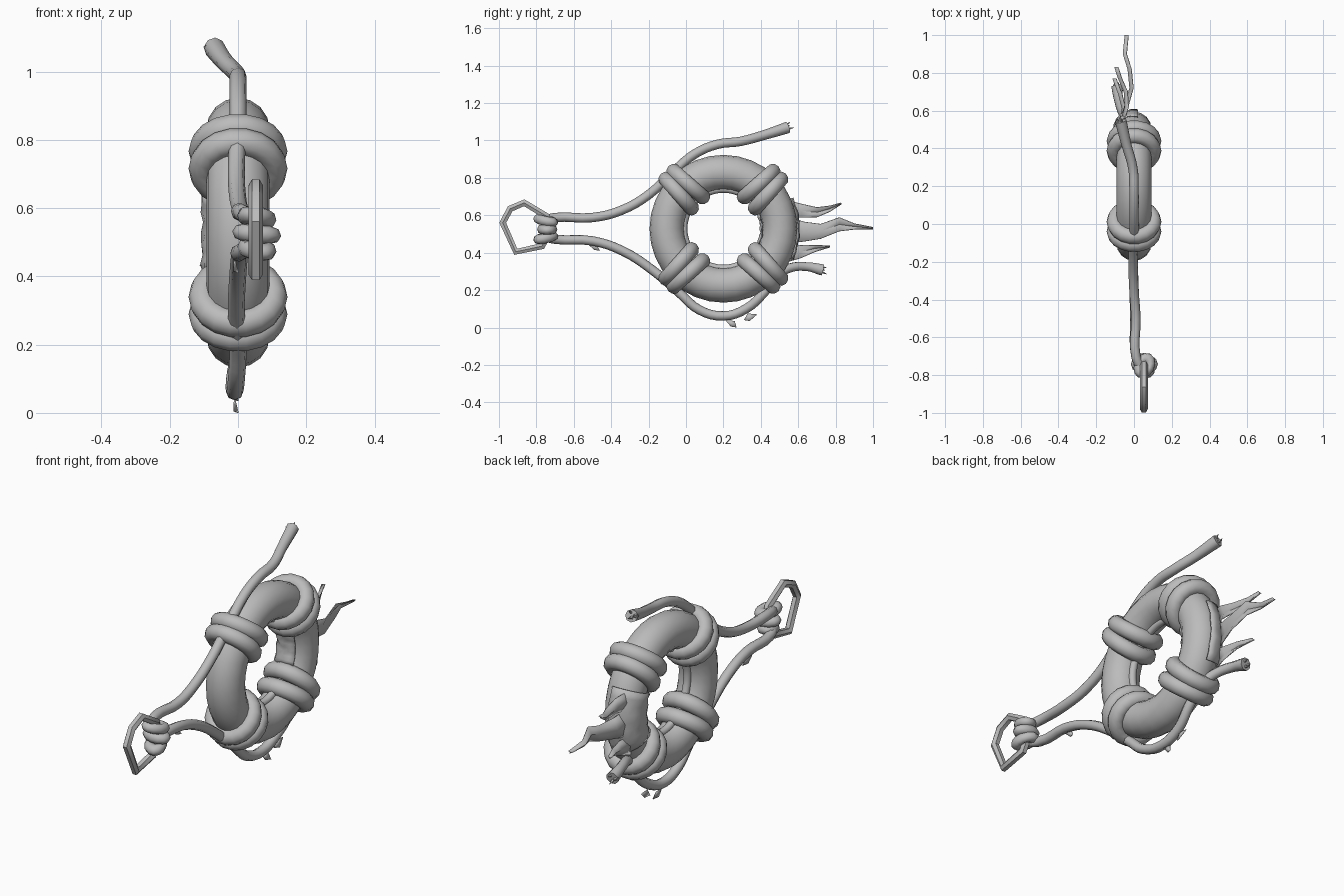
import bpy, bmesh, math
from math import sin, cos, radians, pi
from mathutils import Vector

if "Cube" in bpy.data.objects:
    bpy.data.objects.remove(bpy.data.objects["Cube"], do_unlink=True)

grey = bpy.data.materials.new("plain_grey")
grey.use_nodes = True
colour = (0.5, 0.5, 0.5, 1)
grey.diffuse_color = colour
grey.node_tree.nodes["Principled BSDF"].inputs["Base Color"].default_value = colour

CENTRE = Vector((0, 0.2, 0.528))
RING, TUBE = 0.302, 0.093


def finish(ob, name, angle=50):
    ob.name = name
    ob.data.materials.clear()
    ob.data.materials.append(grey)
    bpy.ops.object.select_all(action='DESELECT')
    ob.select_set(True)
    bpy.context.view_layer.objects.active = ob
    bpy.ops.object.shade_smooth_by_angle(angle=radians(angle))
    return ob


def torus(name, loc, axis, major, minor, seg, sides, scale=(1, 1, 1)):
    bpy.ops.mesh.primitive_torus_add(major_radius=major, minor_radius=minor,
                                     major_segments=seg, minor_segments=sides, location=loc)
    ob = bpy.context.object
    ob.rotation_euler = Vector(axis).to_track_quat('Z', 'Y').to_euler()
    ob.scale = scale
    return finish(ob, name)


def cord(name, pts, radius, cyclic=False, flare=(), kind='BEZIER', sides=2):
    """Round cord through (x, y, z) points; flare lists the radii of the last points."""
    cu = bpy.data.curves.new(name, 'CURVE')
    cu.dimensions = '3D'
    cu.bevel_depth, cu.bevel_resolution = radius, sides
    cu.resolution_u, cu.use_fill_caps = 4, True
    sp = cu.splines.new(kind)
    row = sp.bezier_points if kind == 'BEZIER' else sp.points
    row.add(len(pts) - 1)
    for p, co in zip(row, pts):
        if kind == 'BEZIER':
            p.co = co
            p.handle_left_type = p.handle_right_type = 'AUTO'
        else:
            p.co = (*co, 1)
    for p, r in zip(reversed(row), reversed(flare)):
        p.radius = r
    sp.use_cyclic_u = cyclic
    ob = bpy.data.objects.new(name, cu)
    bpy.context.collection.objects.link(ob)
    bpy.ops.object.select_all(action='DESELECT')
    ob.select_set(True)
    bpy.context.view_layer.objects.active = ob
    bpy.ops.object.convert(target='MESH')
    return finish(bpy.context.object, name)


def sheet(name, rows, thick=0.006):
    """Thin cloth from rows of points with equal length."""
    bm = bmesh.new()
    grid = [[bm.verts.new(p) for p in r] for r in rows]
    for a, b in zip(grid, grid[1:]):
        for i in range(len(a) - 1):
            bm.faces.new((a[i], a[i + 1], b[i + 1], b[i]))
    me = bpy.data.meshes.new(name)
    bm.to_mesh(me)
    bm.free()
    ob = bpy.data.objects.new(name, me)
    bpy.context.collection.objects.link(ob)
    mod = ob.modifiers.new("thickness", 'SOLIDIFY')
    mod.thickness, mod.offset = thick, 0
    return finish(ob, name, 40)


def fray(name, tip, direction):
    """Ragged strands at a rope end."""
    d = Vector(direction).normalized()
    side = d.cross(Vector((1, 0, 0))).normalized()
    for i, (s, x, length) in enumerate(((0.022, 0, 0.06), (-0.02, 0.008, 0.045), (0, -0.015, 0.03))):
        base = Vector(tip) + side * s * 0.6 + Vector((x, 0, 0))
        axis = d + side * s * 10
        bpy.ops.mesh.primitive_cone_add(vertices=5, radius1=0.015, depth=length, location=base)
        ob = bpy.context.object
        ob.rotation_euler = axis.to_track_quat('Z', 'Y').to_euler()
        finish(ob, f"{name}_{i + 1}", 30)


# Main ring
torus("float_ring", CENTRE, (1, 0, 0), RING, TUBE, 32, 16)

# Double rope wraps around the ring
for n, deg in enumerate((45, 135, 225, 315)):
    a = radians(deg)
    out, tan = Vector((0, cos(a), sin(a))), Vector((0, -sin(a), cos(a)))
    for s in (-1, 1):
        torus(f"rope_wrap_{n + 1}_{'a' if s < 0 else 'b'}", CENTRE + out * RING + tan * s * 0.036,
              tan + out * s * 0.06, 0.104, 0.041, 18, 10)

# Cord lying along the inside of the ring
inner = [CENTRE + 0.212 * Vector((0, cos(radians(d)), sin(radians(d)))) for d in range(45, 316, 15)]
cord("inner_rope", inner, 0.02)

# Upper rope, from the buckle over the ring to its loose end
cord("upper_rope", [(0.04, -0.77, 0.57), (0.01, -0.7, 0.588), (0.01, -0.5, 0.588), (0, -0.35, 0.625),
                    (-0.005, -0.2, 0.71), (0, -0.06, 0.84), (0, 0.05, 0.93), (0, 0.17, 0.98),
                    (-0.005, 0.29, 0.995), (-0.04, 0.42, 1.03), (-0.07, 0.545, 1.07)],
     0.025, flare=(1, 1.05, 1.25))
fray("upper_fray", (-0.072, 0.545, 1.075), (0, 1, 0.45))

# Lower rope, from the buckle below the ring to its loose end
cord("lower_rope", [(0.04, -0.77, 0.49), (0.01, -0.7, 0.472), (0.005, -0.5, 0.463), (0, -0.34, 0.41),
                    (-0.005, -0.17, 0.3), (0, -0.03, 0.18), (-0.005, 0.07, 0.095), (-0.01, 0.2, 0.062),
                    (-0.01, 0.32, 0.1), (0, 0.42, 0.19), (-0.02, 0.49, 0.28), (-0.05, 0.56, 0.32),
                    (-0.08, 0.65, 0.325), (-0.09, 0.73, 0.308)],
     0.025, flare=(1, 1, 1.3))
fray("lower_fray", (-0.09, 0.73, 0.308), (0, 1, -0.15))

# Buckle loop
buckle = [(-0.98, 0.56), (-0.94, 0.635), (-0.865, 0.667), (-0.745, 0.595),
          (-0.73, 0.51), (-0.77, 0.435), (-0.91, 0.405)]
cord("buckle_loop", [(0.052, y, z) for y, z in buckle], 0.021, cyclic=True, kind='POLY', sides=1)

# Knot coils round the buckle
for i, z in enumerate((0.48, 0.525, 0.572)):
    torus(f"knot_coil_{i + 1}", (0.055, -0.75 + 0.008 * (i % 2), z), (0.1, 0.2 * (i - 1), 1),
          0.034, 0.026, 12, 8, (0.9, 1.2, 1))

# Cloth band wrapped over one side of the ring, with a wavy outer edge
band = []
for i in range(9):
    a = radians(-24 + 6 * i)
    row = []
    for j in range(13):
        t = radians(-12 + 18 * j)
        r = 0.104 + 0.004 * sin(2.3 * i + j)
        rad = RING + r * cos(t)
        row.append(CENTRE + Vector((-r * sin(t), rad * cos(a), rad * sin(a))))
    band.append(row)
sheet("cloth_band", band)


# Torn streamers: each station is (x, y, lower z, upper z)
def streamer(name, stations):
    sheet(name, [[(x, y, lo), (x - 0.012, y, (lo + hi) / 2), (x + 0.006, y, hi)]
                 for x, y, lo, hi in stations], 0.005)


streamer("middle_streamer", [(-0.06, 0.55, 0.45, 0.59), (-0.035, 0.63, 0.46, 0.565),
                             (-0.01, 0.72, 0.475, 0.553), (-0.02, 0.82, 0.515, 0.588),
                             (-0.045, 0.9, 0.525, 0.555), (-0.035, 1.0, 0.527, 0.535)])
streamer("upper_streamer", [(-0.06, 0.54, 0.59, 0.68), (-0.035, 0.62, 0.588, 0.66),
                            (-0.04, 0.7, 0.59, 0.642), (-0.07, 0.77, 0.62, 0.65),
                            (-0.09, 0.83, 0.66, 0.666)])
streamer("lower_streamer", [(-0.06, 0.54, 0.35, 0.45), (-0.05, 0.61, 0.37, 0.44),
                            (-0.07, 0.69, 0.405, 0.44), (-0.1, 0.77, 0.43, 0.436)])

# Small scraps hanging from the lower rope
for i, (y, z, dy) in enumerate(((-0.53, 0.45, 0.04), (0.21, 0.04, 0.03), (0.33, 0.075, -0.02))):
    sheet(f"rope_scrap_{i + 1}", [[(-0.01, y, z), (-0.01, y + 0.05, z - 0.005)],
                                  [(-0.012, y + dy, z - 0.035), (0, y + dy + 0.03, z - 0.04)]], 0.004)
